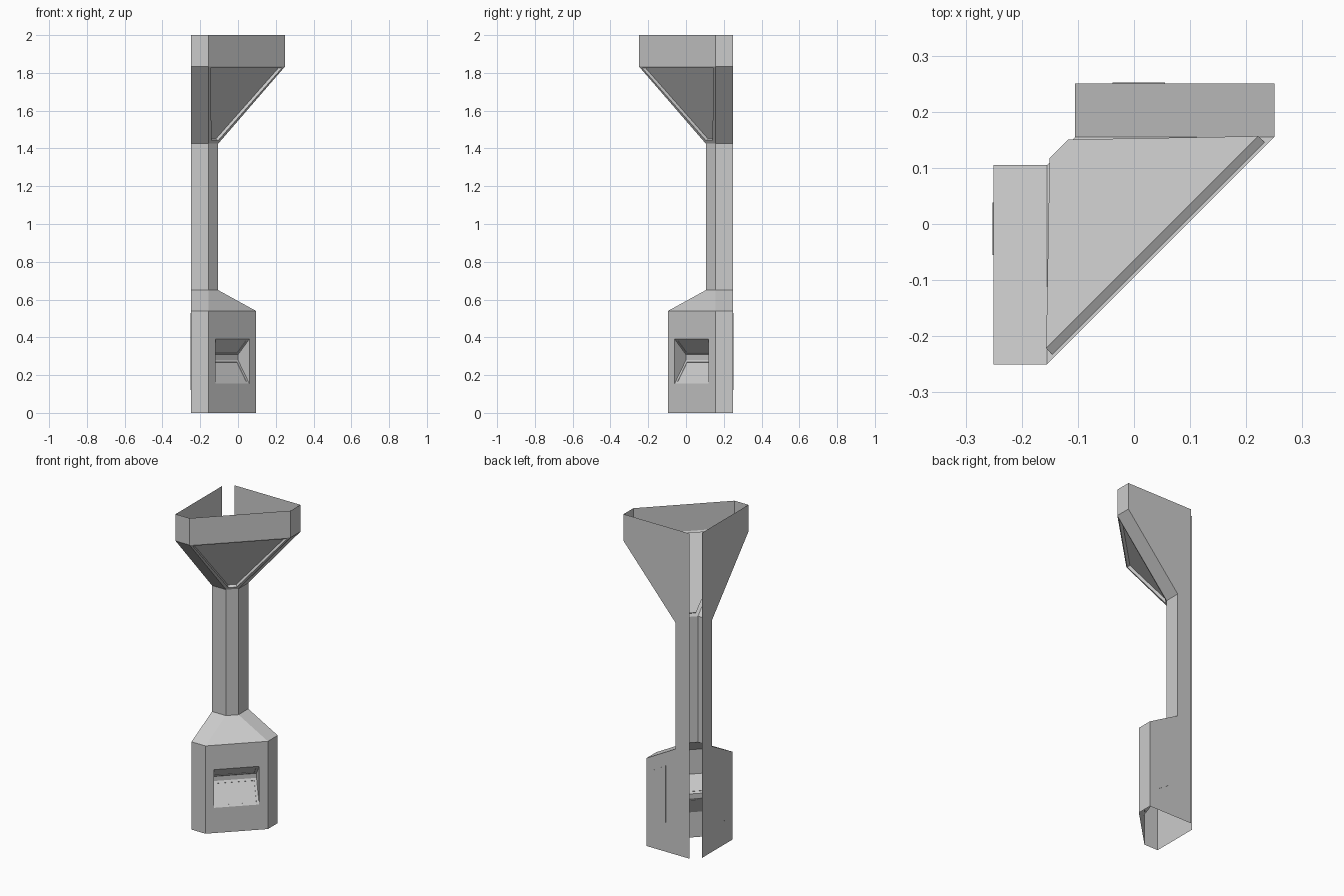
import bpy, bmesh
from math import sqrt
from mathutils import Vector

cube = bpy.data.objects.get("Cube")
if cube:
    bpy.data.objects.remove(cube, do_unlink=True)

grey = bpy.data.materials.new("light_grey")
grey.use_nodes = True
grey.diffuse_color = (0.6, 0.6, 0.6, 1)
grey.node_tree.nodes["Principled BSDF"].inputs["Base Color"].default_value = (0.6, 0.6, 0.6, 1)

WALL = 0.25      # the two wall sides lie at x = -WALL and y = WALL
SIDE = 0.155     # inner edge of the narrow side facets
GAP = 0.2        # wall sides stop short of the corner


def finish(bm, name):
    mesh = bpy.data.meshes.new(name)
    bm.to_mesh(mesh)
    bm.free()
    mesh.materials.append(grey)
    obj = bpy.data.objects.new(name, mesh)
    bpy.context.collection.objects.link(obj)
    return obj


def face(bm, points):
    return bm.faces.new([bm.verts.new(p) for p in points])


def orient(bm, sample, direction):
    """Consistent normals, with the sample face looking along direction."""
    bmesh.ops.remove_doubles(bm, verts=bm.verts[:], dist=0.0005)
    bmesh.ops.recalc_face_normals(bm, faces=bm.faces[:])
    sample.normal_update()
    if sample.normal.dot(Vector(direction)) < 0:
        bmesh.ops.reverse_faces(bm, faces=bm.faces[:])
    bm.normal_update()


def ring(e, z):
    """Open cross-section whose facets reach out to e."""
    outline = [(-WALL, GAP), (-WALL, -e), (-SIDE, -e),
               (e, SIDE), (e, WALL), (-GAP, WALL)]
    return [(x, y, z) for x, y in outline]


BASE = 0.095
BASE_TOP = 0.54


def on_front(x, z, depth=0.0):
    """Point on the diagonal base front, pushed inward by depth."""
    d = depth / sqrt(2)
    return (x - d, x + SIDE - BASE + d, z)


# Hollow pillar: base, shoulder, column, flared head and rim
levels = [(BASE, 0), (BASE, BASE_TOP), (-0.105, 0.65),
          (-0.105, 1.425), (WALL, 1.835), (WALL, 2)]
rings = [ring(e, z) for e, z in levels]
left, right, low, high = -0.12, 0.06, 0.155, 0.39
bm = bmesh.new()
walls = {0: [], 4: []}
flare = None
for level, (a, b) in enumerate(zip(rings, rings[1:])):
    for i in range(5):
        if level == 0 and i == 2:
            # Base front with an opening for the console
            outer = [a[2], a[3], b[3], b[2]]
            inner = [on_front(left, low), on_front(right, low),
                     on_front(right, high), on_front(left, high)]
            for k in range(4):
                n = (k + 1) % 4
                face(bm, [outer[k], outer[n], inner[n], inner[k]])
            continue
        f = face(bm, [a[i], a[i + 1], b[i + 1], b[i]])
        if i in walls:
            walls[i].append(f)
        if level == 3 and i == 2:
            flare = f
orient(bm, flare, (1, -1, -1))
# Sunken panel in the flared head
bmesh.ops.inset_individual(bm, faces=[flare], thickness=0.022, depth=0)
bmesh.ops.inset_individual(bm, faces=[flare], thickness=0.0005, depth=-0.018)
for group in walls.values():
    bmesh.ops.dissolve_faces(bm, faces=group)
finish(bm, "pillar_shell")

# Console recess: sloped screen, narrow back and sloped overhang
profile = [(0, low), (0.085, 0.28), (0.085, 0.308), (0, high)]
bm = bmesh.new()
strips = [face(bm, [on_front(left, z0, d0), on_front(right, z0, d0),
                    on_front(right, z1, d1), on_front(left, z1, d1)])
          for (d0, z0), (d1, z1) in zip(profile, profile[1:])]
for x in (left, right):
    face(bm, [on_front(x, z, d) for d, z in profile])
orient(bm, strips[0], (0, 0, 1))
sunken = [strips[0], strips[2]]
bmesh.ops.inset_individual(bm, faces=sunken, thickness=0.02, depth=0)
bmesh.ops.inset_individual(bm, faces=sunken, thickness=0.0005, depth=-0.002)
finish(bm, "console_recess")

# Slanted access panels on the two wall sides of the base
panel = [(0.055, 0.12), (-0.038, 0.18), (-0.038, 0.53), (0.055, 0.475)]
for name, mirrored in (("back_panel", False), ("side_panel", True)):
    bm = bmesh.new()
    loops = []
    for y in (WALL, WALL + 0.002):
        loops.append([(-y, -x, z) if mirrored else (x, y, z) for x, z in panel])
    cover = face(bm, loops[1])
    for k in range(4):
        n = (k + 1) % 4
        face(bm, [loops[0][k], loops[0][n], loops[1][n], loops[1][k]])
    orient(bm, cover, (-1, 0, 0) if mirrored else (0, 1, 0))
    finish(bm, name)
